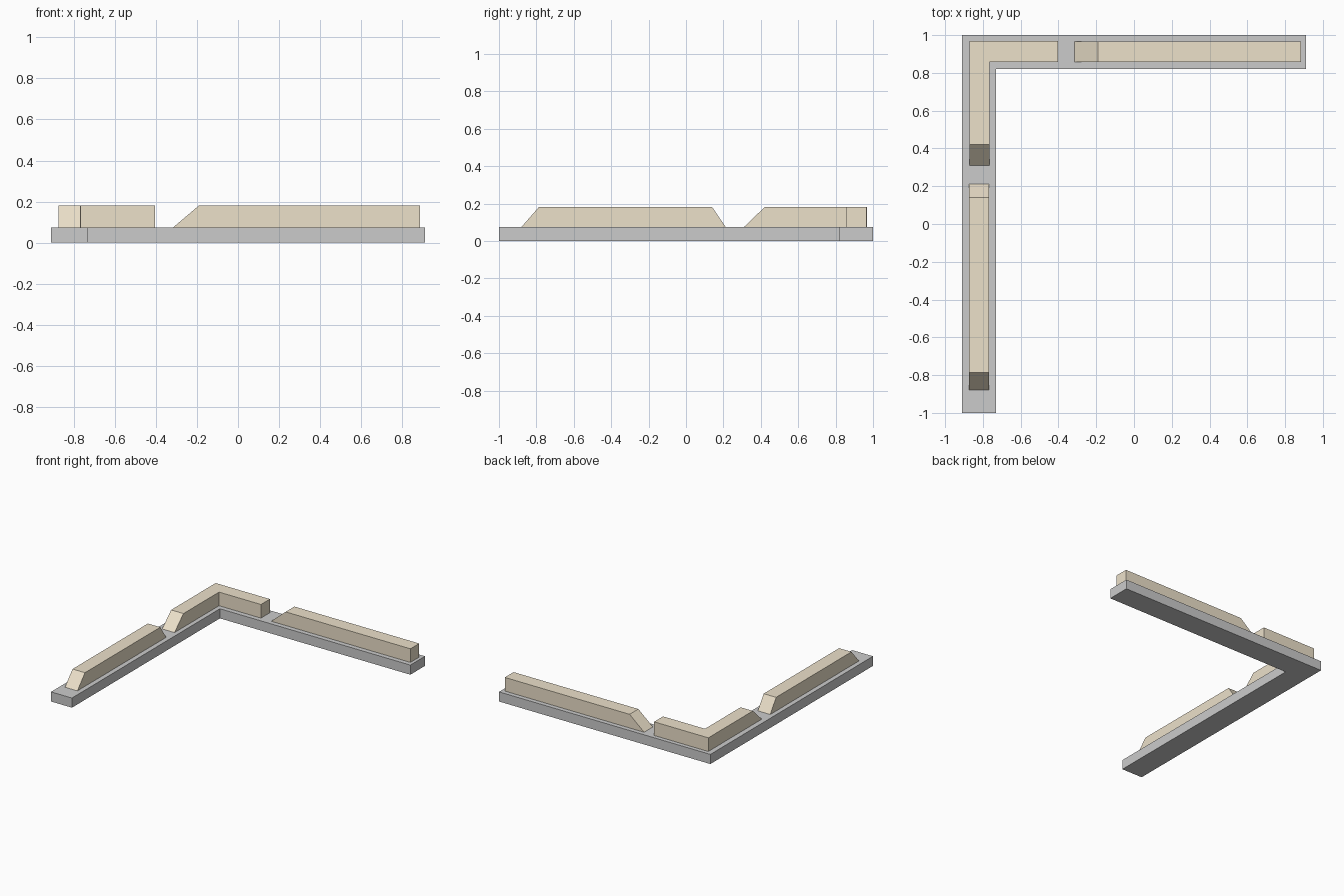
import bpy

if "Cube" in bpy.data.objects:
    bpy.data.objects.remove(bpy.data.objects["Cube"])

BASE_TOP, WALL_TOP = 0.075, 0.181


def loft(name, bottom, top, z0, z1, mat=None):
    """Solid between two outlines (counter-clockwise) with matching corners."""
    n = len(bottom)
    verts = [(x, y, z0) for x, y in bottom] + [(x, y, z1) for x, y in top]
    faces = [tuple(reversed(range(n))), tuple(range(n, 2 * n))]
    faces += [(i, (i + 1) % n, n + (i + 1) % n, n + i) for i in range(n)]
    mesh = bpy.data.meshes.new(name)
    mesh.from_pydata(verts, [], faces)
    obj = bpy.data.objects.new(name, mesh)
    bpy.context.collection.objects.link(obj)
    if mat:
        mesh.materials.append(mat)
    return obj


def rect(x0, x1, y0, y1):
    return [(x0, y0), (x1, y0), (x1, y1), (x0, y1)]


def corner(x0, x1, x2, y0, y1, y2):
    """L outline: leg x0..x1 down to y0, arm y1..y2 out to x2."""
    return [(x0, y0), (x1, y0), (x1, y1), (x2, y1), (x2, y2), (x0, y2)]


stone = bpy.data.materials.new("sandstone")
stone.diffuse_color = (0.84, 0.75, 0.59, 1)
stone.use_nodes = True
stone.node_tree.nodes["Principled BSDF"].inputs["Base Color"].default_value = stone.diffuse_color

# L-shaped foundation
foot = corner(-0.91, -0.73, 0.91, -1.0, 0.82, 1.0)
loft("foundation", foot, foot, 0, BASE_TOP)

# Corner wall, front end sloped
loft("corner_wall",
     corner(-0.87, -0.764, -0.403, 0.31, 0.858, 0.968),
     corner(-0.87, -0.764, -0.403, 0.42, 0.858, 0.968),
     BASE_TOP, WALL_TOP, stone)

# Side wall, both ends sloped
loft("side_wall", rect(-0.874, -0.767, -0.88, 0.212),
     rect(-0.874, -0.767, -0.787, 0.14), BASE_TOP, WALL_TOP, stone)

# Back wall, left end sloped
loft("back_wall", rect(-0.315, 0.885, 0.857, 0.965),
     rect(-0.19, 0.885, 0.857, 0.965), BASE_TOP, WALL_TOP, stone)
